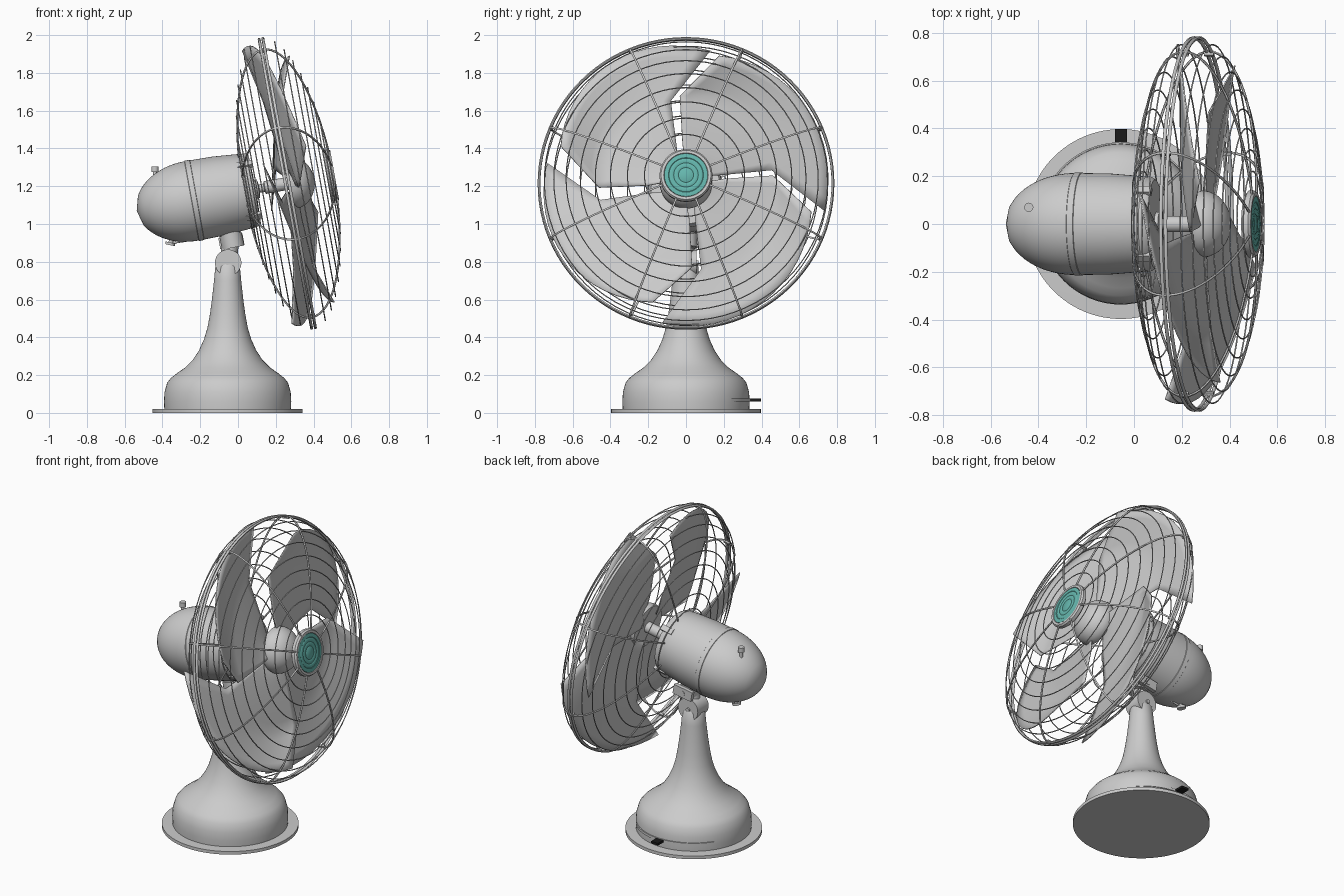
import bpy, bmesh
from math import sin, cos, pi, radians, sqrt, atan2, hypot
from mathutils import Matrix, Vector

if "Cube" in bpy.data.objects:
    bpy.data.objects.remove(bpy.data.objects["Cube"])

TILT = radians(10.3)
# head frame: local z runs along the fan axis, local -x points up
HEAD = Matrix.Translation((0, 0, 1.167)) @ Matrix.Rotation(pi / 2 - TILT, 4, 'Y')
BASE = Matrix.Translation((-0.055, 0, 0))
teal = bpy.data.materials.new("teal")
teal.diffuse_color = (0.13, 0.47, 0.42, 1)
teal.use_nodes = True
teal.node_tree.nodes["Principled BSDF"].inputs["Base Color"].default_value = teal.diffuse_color
black = bpy.data.materials.new("black")
black.diffuse_color = (0.01, 0.01, 0.01, 1)
black.use_nodes = True
black.node_tree.nodes["Principled BSDF"].inputs["Base Color"].default_value = black.diffuse_color


def finish(name, bm, M=Matrix(), mat=None, angle=35):
    bmesh.ops.recalc_face_normals(bm, faces=bm.faces)
    me = bpy.data.meshes.new(name)
    bm.to_mesh(me)
    bm.free()
    me.transform(M)
    ob = bpy.data.objects.new(name, me)
    bpy.context.collection.objects.link(ob)
    if mat:
        me.materials.append(mat)
    bpy.ops.object.select_all(action='DESELECT')
    ob.select_set(True)
    bpy.context.view_layer.objects.active = ob
    bpy.ops.object.shade_smooth_by_angle(angle=radians(angle))
    return ob


def lathe(name, pts, M=Matrix(), n=64, mat=None):
    """Revolve (radius, height) points about local z."""
    bm = bmesh.new()
    rows = []
    for r, z in pts:
        if r < 1e-5:
            rows.append([bm.verts.new((0, 0, z))] * n)
        else:
            rows.append([bm.verts.new((r * cos(2 * pi * i / n), r * sin(2 * pi * i / n), z)) for i in range(n)])
    for p, q in zip(rows, rows[1:]):
        for i in range(n):
            j = (i + 1) % n
            vs = list(dict.fromkeys((p[i], p[j], q[j], q[i])))
            if len(vs) > 2:
                bm.faces.new(vs)
    return finish(name, bm, M, mat)


def rod(name, a, b, r, n=24, mat=None):
    """Closed cylinder between two world points."""
    a, b = Vector(a), Vector(b)
    M = Matrix.Translation(a) @ (b - a).to_track_quat('Z', 'Y').to_matrix().to_4x4()
    h = (b - a).length
    return lathe(name, [(0, 0), (r, 0), (r, h), (0, h)], M, n, mat)


def box(name, size, M, mat=None):
    bm = bmesh.new()
    bmesh.ops.create_cube(bm, size=1, matrix=Matrix.Diagonal((*size, 1)))
    return finish(name, bm, M, mat)


def wires(name, paths, radius, cyclic):
    """Round wires along paths in the head frame, turned into one mesh."""
    cu = bpy.data.curves.new(name, 'CURVE')
    cu.dimensions = '3D'
    cu.bevel_depth = radius
    cu.bevel_resolution = 1
    for path in paths:
        sp = cu.splines.new('POLY')
        sp.points.add(len(path) - 1)
        for p, co in zip(sp.points, path):
            p.co = (*(HEAD @ Vector(co)), 1)
        sp.use_cyclic_u = cyclic
    ob = bpy.data.objects.new(name, cu)
    bpy.context.collection.objects.link(ob)
    bpy.ops.object.select_all(action='DESELECT')
    ob.select_set(True)
    bpy.context.view_layer.objects.active = ob
    bpy.ops.object.convert(target='MESH')
    bpy.ops.object.shade_smooth_by_angle(angle=radians(60))


def polar(r, phi, a):
    """Head-frame point; phi is measured from +y towards up."""
    return Vector((-r * sin(phi), r * cos(phi), a))


# base plate and bell-shaped stand
lathe("base_plate", [(0, 0), (0.397, 0), (0.397, 0.02), (0.33, 0.022), (0, 0.022)], BASE, 96)
lathe("stand", [(0, 0.02), (0.335, 0.02), (0.337, 0.06), (0.334, 0.11), (0.32, 0.16), (0.3, 0.185),
                (0.268, 0.21), (0.225, 0.24), (0.185, 0.28), (0.152, 0.33), (0.125, 0.39),
                (0.107, 0.45), (0.094, 0.52), (0.083, 0.6), (0.072, 0.7), (0.065, 0.775),
                (0.05, 0.795), (0, 0.8)], BASE)

# speed slider, its slot plate and the knob on the stand
box("speed_slider", (0.05, 0.11, 0.014), Matrix.Translation((-0.055, 0.342, 0.068)), black)
bm = bmesh.new()
cols = []
for i in range(25):
    t = radians(45 + 100 * i / 24)
    cols.append([bm.verts.new((-0.055 + r * cos(t), r * sin(t), z))
                 for r, z in ((0.33, 0.06), (0.342, 0.06), (0.342, 0.076), (0.33, 0.076))])
for p, q in zip(cols, cols[1:]):
    for i in range(3):
        bm.faces.new((p[i], q[i], q[i + 1], p[i + 1]))
finish("slot_plate", bm)
rod("stand_knob_stem", (-0.20, 0, 0.21), (-0.243, 0, 0.258), 0.012)
rod("stand_knob", (-0.222, 0, 0.235), (-0.241, 0, 0.256), 0.024)

# tilt joint
rod("tilt_knuckle", (-0.052, -0.055, 0.795), (-0.052, 0.055, 0.795), 0.07, 40)
rod("tilt_pin", (-0.055, -0.062, 0.795), (-0.055, 0.065, 0.795), 0.012)
rod("neck_link", (-0.052, 0, 0.80), (-0.04, 0, 0.9), 0.045)
rod("neck_collar", (-0.026, 0, 0.875), (-0.040, 0, 0.945), 0.06, 40)
rod("neck_post", (-0.035, 0, 0.92), (-0.05, 0, 1.0), 0.055, 40)
rod("clamp_bolt", (-0.035, 0.03, 0.905), (-0.035, 0.09, 0.905), 0.016)
box("clamp_lever", (0.13, 0.025, 0.06),
    Matrix.Translation((-0.035, 0.075, 0.908)) @ Matrix.Rotation(-TILT, 4, 'Y'))

# motor housing with seam band
tail = [(0.213 * sqrt(max(0, 1 - (i / 14) ** 2)), -0.25 - 0.295 * i / 14) for i in range(14, -1, -1)]
lathe("motor_housing", tail + [(0.216, -0.248), (0.216, -0.222), (0.213, -0.22), (0.211, -0.1),
                               (0.203, 0.0), (0.196, 0.075), (0.185, 0.09), (0.06, 0.095), (0, 0.095)], HEAD)
rod("oscillation_knob_stem", (-0.44, 0.07, 1.17), (-0.44, 0.07, 1.30), 0.01)
rod("oscillation_knob", (-0.44, 0.07, 1.275), (-0.44, 0.07, 1.305), 0.019)
rod("lower_peg", (-0.345, 0, 0.96), (-0.358, 0, 0.89), 0.012)
rod("lower_peg_head", (-0.357, 0, 0.902), (-0.36, 0, 0.888), 0.026)
rod("lower_rod", (-0.35, 0, 0.9), (-0.19, 0, 0.925), 0.006, 12)

# shaft and spinner
lathe("shaft", [(0, 0.09), (0.05, 0.09), (0.05, 0.11), (0.022, 0.115), (0.022, 0.14), (0.034, 0.145),
                (0.034, 0.28), (0, 0.28)], HEAD, 32)
lathe("spinner", [(0, 0.275), (0.135, 0.275)] +
      [(0.14 * cos(pi / 2 * i / 8), 0.29 + 0.12 * sin(pi / 2 * i / 8)) for i in range(9)], HEAD, 48)

# four twisted blades, each spanned between a bent trailing and leading edge
# edge points: radius, angle, position along the axis
TRAIL = [polar(r, radians(d), a) for r, d, a in
         ((0.09, 25, 0.26), (0.2, 14, 0.25), (0.46, 10, 0.22), (0.745, -10, 0.16))]
LEAD = [polar(r, radians(d), a) for r, d, a in
        ((0.09, 88, 0.31), (0.2, 95, 0.31), (0.46, 94, 0.325), (0.685, 75, 0.40))]


def edge_point(pts, s):
    """Radius, angle and axial position at fraction s of an edge."""
    i = min(int(s * 3), 2)
    p = pts[i].lerp(pts[i + 1], s * 3 - i)
    return hypot(p.x, p.y), atan2(-p.x, p.y), p.z


NR, NT = 15, 16
for k in range(4):
    bm = bmesh.new()
    grid = []
    for j in range(NT + 1):
        t = j / NT
        row = []
        for i in range(NR + 1):
            s = i / NR
            r0, f0, a0 = edge_point(TRAIL, s)
            r1, f1, a1 = edge_point(LEAD, s)
            r = r0 + (r1 - r0) * t + 0.042 * s * sin(pi * t)
            phi = f0 + (f1 - f0) * t + k * pi / 2
            row.append(bm.verts.new(polar(r, phi, a0 + (a1 - a0) * t)))
        grid.append(row)
    for p, q in zip(grid, grid[1:]):
        for i in range(NR):
            bm.faces.new((p[i], p[i + 1], q[i + 1], q[i]))
    blade = finish(f"blade_{k + 1}", bm, HEAD)
    blade.modifiers.new("thickness", 'SOLIDIFY').thickness = 0.006

# wire cage: ellipse section, front and rear halves
RIM, MID = 0.78, 0.265


def cage_a(r, side):
    return MID + (0.25 if side > 0 else -0.235) * sqrt(max(0, 1 - (r / RIM) ** 2))


def ring(r, a, n=72):
    return [polar(r, 2 * pi * i / n, a) for i in range(n)]


RADII = (0.22, 0.31, 0.4, 0.48, 0.56, 0.635, 0.7, 0.75)
for side, label in ((1, "front"), (-1, "rear")):
    wires(label + "_rings", [ring(r, cage_a(r, side)) for r in RADII], 0.0032, True)
    spokes = []
    for k in range(8):
        phi = radians(22.5 + 45 * k)
        start = 0.12 if side > 0 else 0.18
        radii = [start + (RIM - start) * sin(i / 16 * pi / 2) for i in range(17)]
        spokes.append([polar(r, phi, cage_a(r, side)) for r in radii])
    wires(label + "_spokes", spokes, 0.0055, False)

# rim hoops, clips and rear mounting ring
wires("rim_hoops", [ring(0.778, MID - 0.01, 96), ring(0.778, MID + 0.01, 96)], 0.008, True)
wires("rear_mount_ring", [ring(0.19, 0.06)], 0.01, True)
for k in range(8):
    phi = radians(22.5 + 45 * k)
    box(f"rim_clip_{k + 1}", (0.02, 0.014, 0.04),
        HEAD @ Matrix.Translation(polar(0.772, phi, MID)) @ Matrix.Rotation(phi + pi / 2, 4, 'Z'))
for k in range(4):
    phi = radians(45 + 90 * k)
    box(f"mount_tab_{k + 1}", (0.022, 0.035, 0.08),
        HEAD @ Matrix.Translation(polar(0.195, phi, 0.06)) @ Matrix.Rotation(phi + pi / 2, 4, 'Z'))

# badge cup and ribbed teal disc
FACE = HEAD @ Matrix.Translation((0, 0, -0.02))
lathe("badge_cup", [(0, 0.498), (0.125, 0.498), (0.14, 0.51), (0.14, 0.53), (0.132, 0.54), (0.118, 0.54),
                    (0.115, 0.532), (0, 0.53)], FACE, 48)
ribs = [(0.115, 0.531), (0.115, 0.538)]
for r in (0.09, 0.065, 0.04):
    ribs += [(r + 0.003, 0.539), (r, 0.537), (r - 0.003, 0.539)]
lathe("badge_disc", ribs + [(0, 0.54)], FACE, 48, teal)
